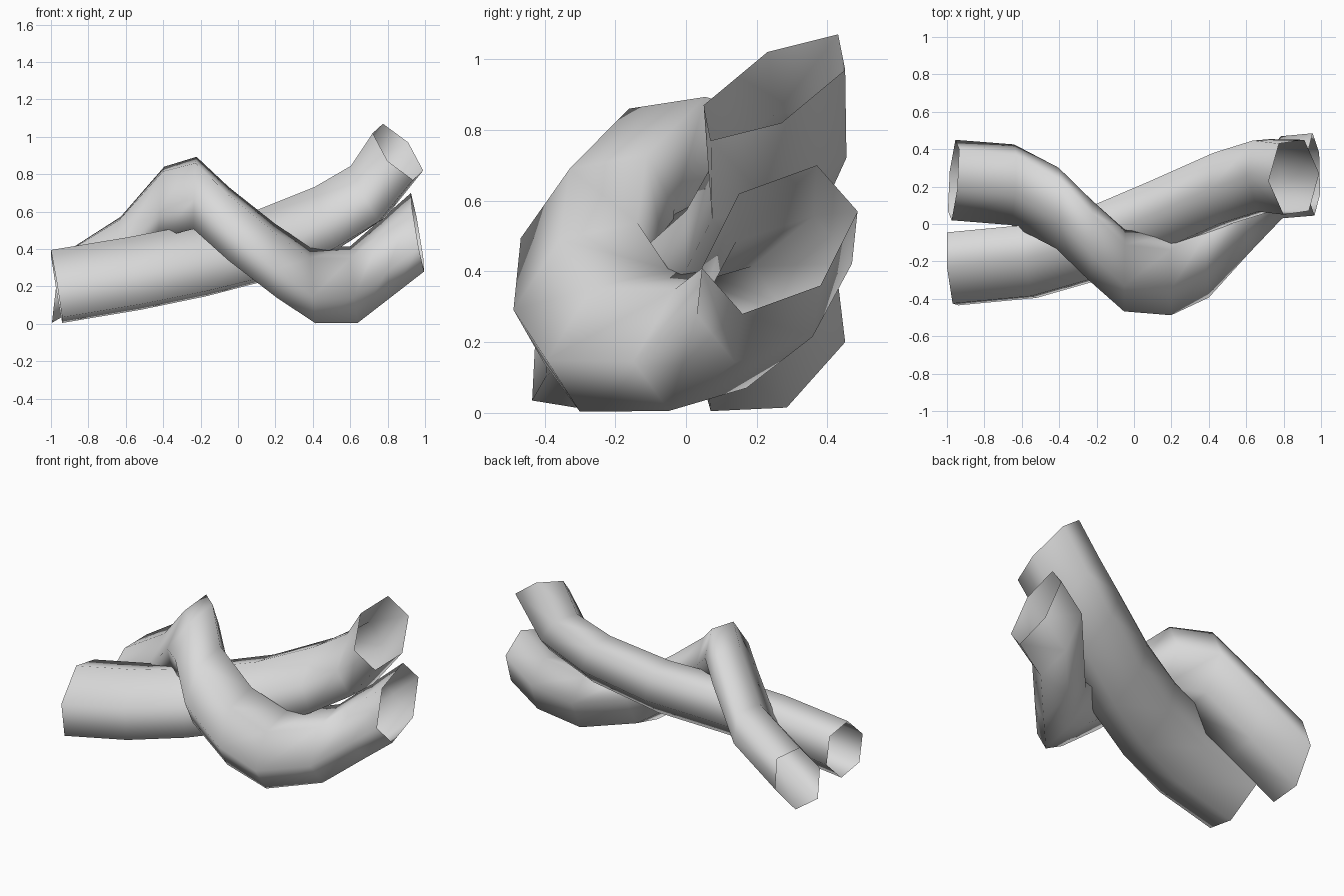
import bpy, bmesh
from mathutils import Vector

if "Cube" in bpy.data.objects:
    bpy.data.objects.remove(bpy.data.objects["Cube"])

# Plain grey for both strands
grey = bpy.data.materials.new("plain_grey")
grey.use_nodes = True
grey.diffuse_color = (0.7, 0.7, 0.7, 1)
grey.node_tree.nodes["Principled BSDF"].inputs["Base Color"].default_value = (0.7, 0.7, 0.7, 1)


def tube(name, path, start_frame, end_frame, ease):
    """Open six-sided tube; its up and side vectors blend from start to end."""
    bm = bmesh.new()
    rings = []
    for i, point in enumerate(path):
        t = (i / (len(path) - 1)) ** ease
        u, v = (Vector(a).lerp(Vector(b), t) for a, b in zip(start_frame, end_frame))
        rings.append([bm.verts.new(Vector(point) + o)
                      for o in (u, u + v, v, -u, -u - v, -v)])

    # Join neighbouring slanted hexagons with quads
    for a, b in zip(rings, rings[1:]):
        for k in range(6):
            j = (k + 1) % 6
            bm.faces.new((a[k], b[k], b[j], a[j])).smooth = True
    bm.normal_update()
    mesh = bpy.data.meshes.new(name)
    bm.to_mesh(mesh)
    bm.free()
    mesh.materials.append(grey)
    obj = bpy.data.objects.new(name, mesh)
    bpy.context.collection.objects.link(obj)


# Gently rising strand, its far end tipped upward
tube("straight_strand",
     [(-0.97, -0.24, 0.2), (-0.55, -0.2, 0.27), (-0.2, -0.1, 0.34),
      (0.13, 0.04, 0.42), (0.47, 0.19, 0.565), (0.695, 0.26, 0.705), (0.855, 0.25, 0.92)],
     [(-0.03, 0.01, 0.195), (0, 0.185, -0.03)],
     [(-0.135, -0.02, 0.1), (0.055, 0.2, 0.05)], 3)

# Strand that climbs over and wraps beneath the other
tube("wrapping_strand",
     [(-0.965, 0.235, 0.19), (-0.65, 0.21, 0.385), (-0.41, 0.085, 0.65), (-0.23, -0.09, 0.7),
      (-0.05, -0.25, 0.535), (0.2, -0.27, 0.34), (0.4, -0.175, 0.205),
      (0.62, 0.07, 0.21), (0.79, 0.25, 0.35), (0.96, 0.265, 0.49)],
     [(0.02, -0.05, 0.175), (0.01, 0.215, 0.01)],
     [(-0.03, -0.115, 0.13), (-0.005, 0.22, 0.08)], 1)
